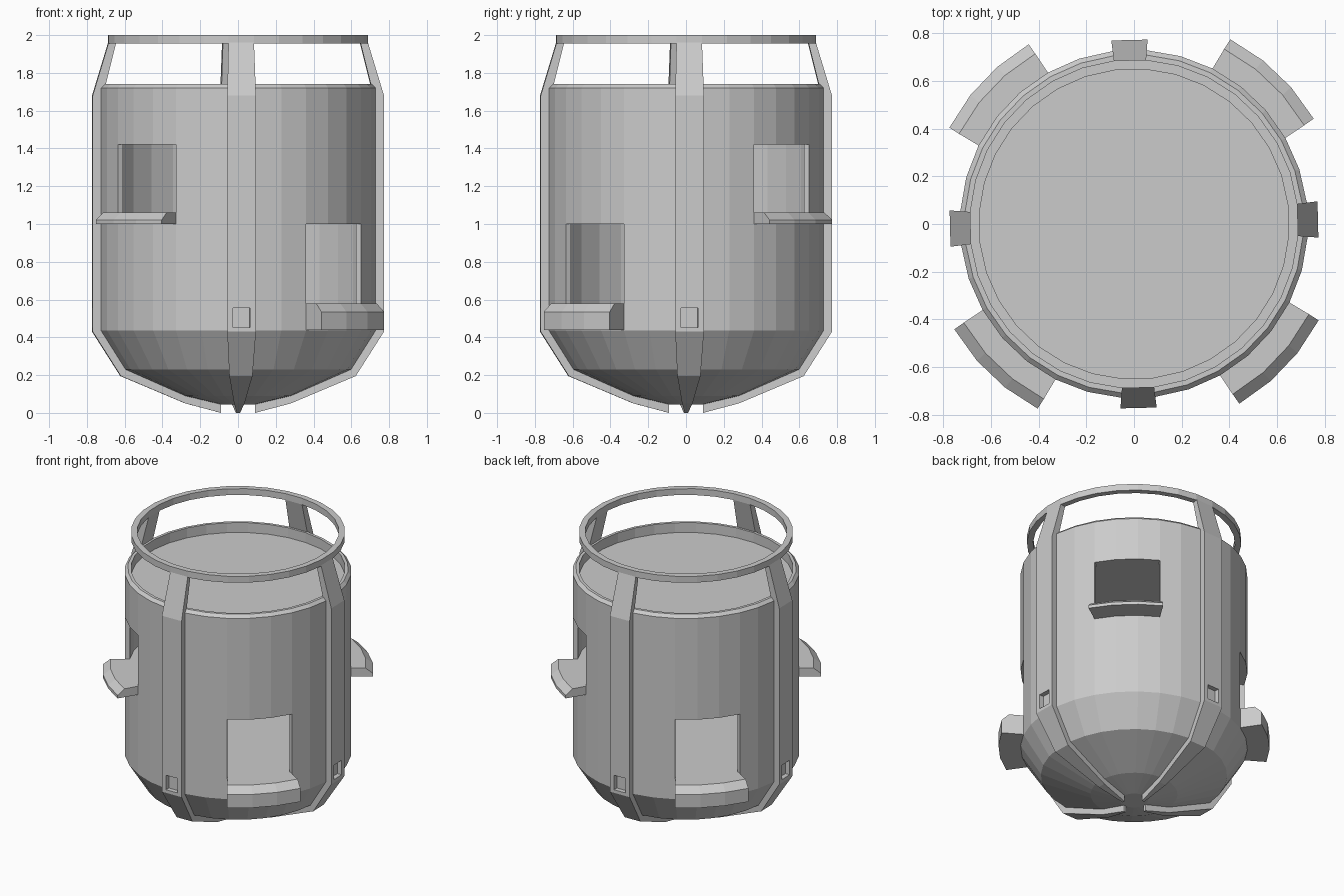
import bpy, bmesh
from math import sin, cos, radians, pi

cube = bpy.data.objects.get("Cube")
if cube:
    bpy.data.objects.remove(cube, do_unlink=True)

SIDES = 32
STEP = 2 * pi / SIDES
START = radians(-90 + 1.42) - STEP / 2     # facet 0 is the front rib

grey = bpy.data.materials.new("light_grey_metal")
grey.use_nodes = True
colour = (0.6, 0.6, 0.6, 1)
grey.diffuse_color = colour
grey.node_tree.nodes["Principled BSDF"].inputs["Base Color"].default_value = colour


def polar(r, z, k):
    """Point at radius r and height z on facet corner k."""
    a = START + k * STEP
    return (r * cos(a), r * sin(a), z)


def make(name, bm):
    bmesh.ops.remove_doubles(bm, verts=bm.verts, dist=1e-5)
    bmesh.ops.recalc_face_normals(bm, faces=bm.faces)
    mesh = bpy.data.meshes.new(name)
    bm.to_mesh(mesh)
    bm.free()
    mesh.materials.append(grey)
    ob = bpy.data.objects.new(name, mesh)
    bpy.context.collection.objects.link(ob)
    return ob


def sweep(name, profile, corners, closed_loop=False):
    """Sweep a closed (r, z) profile through facet corners, capping the ends."""
    bm = bmesh.new()
    rings = [[bm.verts.new(polar(r, z, k)) for r, z in profile] for k in corners]
    n = len(profile)
    pairs = list(zip(rings, rings[1:]))
    if closed_loop:
        pairs.append((rings[-1], rings[0]))
    else:
        bm.faces.new(rings[0])
        bm.faces.new(rings[-1])
    for a, b in pairs:
        for i in range(n):
            j = (i + 1) % n
            bm.faces.new((a[i], a[j], b[j], b[i]))
    return make(name, bm)


def lathe(name, profile):
    """Turn an open profile whose ends are closed with flat discs."""
    bm = bmesh.new()
    rings = [[bm.verts.new(polar(r, z, k)) for k in range(SIDES)] for r, z in profile]
    for a, b in zip(rings, rings[1:]):
        for i in range(SIDES):
            j = (i + 1) % SIDES
            bm.faces.new((a[i], a[j], b[j], b[i]))
    bm.faces.new(rings[0])
    bm.faces.new(rings[-1])
    return make(name, bm)


def cut(target, cutter):
    mod = target.modifiers.new("cut", 'BOOLEAN')
    mod.operation = 'DIFFERENCE'
    mod.solver = 'EXACT'
    mod.object = cutter
    cutter.hide_render = True
    cutter.hide_set(True)
    cutter.display_type = 'WIRE'


def chamber(name, first, z0, z1):
    """Round deck void that breaks through the wall at two opposite hatches."""
    bm = bmesh.new()
    points = []
    for k in range(SIDES):
        i = (k - first) % (SIDES // 2)
        if i == 0:
            radii = (0.70, 0.80)
        elif i < 3:
            radii = (0.80,)
        elif i == 3:
            radii = (0.80, 0.70)
        else:
            radii = (0.70,)
        points += [(r, k) for r in radii]
    face = bm.faces.new([bm.verts.new(polar(r, z0, k)) for r, k in points])
    out = bmesh.ops.extrude_face_region(bm, geom=[face])
    top = [g for g in out["geom"] if isinstance(g, bmesh.types.BMVert)]
    bmesh.ops.translate(bm, verts=top, vec=(0, 0, z1 - z0))
    return make(name, bm)


# Barrel hull with tapered base and a recessed lid
hull = lathe("hull", [
    (0.09, 0.045), (0.28, 0.09), (0.60, 0.23), (0.73, 0.435), (0.73, 1.72),
    (0.71, 1.74), (0.69, 1.74), (0.69, 1.67)])

# Hatch openings on two decks
LOW, HIGH = 3, 11
cut(hull, chamber("low_deck_cutter", LOW, 0.58, 1.0))
cut(hull, chamber("high_deck_cutter", HIGH, 1.06, 1.42))


# Ledges outside the hatches, narrowing slightly outwards
def ledge(name, first, top, edge, bottom):
    bm = bmesh.new()
    rings = []
    for i in range(4):
        ring = []
        for r, z in ((0.715, bottom), (0.873, bottom), (0.873, edge),
                     (0.825, top), (0.715, top)):
            narrow = 1 - 0.35 * max(0, r - 0.73)
            ring.append(bm.verts.new(polar(r, z, first + 1.5 + (i - 1.5) * narrow)))
        rings.append(ring)
    bm.faces.new(rings[0])
    bm.faces.new(rings[-1])
    for a, b in zip(rings, rings[1:]):
        for i in range(5):
            j = (i + 1) % 5
            bm.faces.new((a[i], a[j], b[j], b[i]))
    return make(name, bm)


for side, turn in (("front", 0), ("back", SIDES // 2)):
    ledge(side + "_low_ledge", LOW + turn, 0.58, 0.535, 0.44)
    ledge(side + "_high_ledge", HIGH + turn, 1.06, 1.022, 1.0)

# Four ribs running from the base up to the hoop, each with a small square socket
rib_profile = [
    (0.09, 0.0), (0.28, 0.05), (0.625, 0.195), (0.775, 0.43), (0.775, 1.68),
    (0.69, 1.96), (0.65, 1.96), (0.705, 1.74), (0.71, 0.45), (0.58, 0.25),
    (0.28, 0.11), (0.09, 0.06)]
socket_profile = [(0.74, 0.452), (0.80, 0.452), (0.80, 0.555), (0.74, 0.555)]
for i, side in enumerate(("front", "left", "back", "right")):
    k = i * SIDES // 4
    rib = sweep(side + "_rib", rib_profile, (k, k + 1))
    cut(rib, sweep(side + "_socket_cutter", socket_profile, (k + 0.2, k + 0.8)))

# Hoop on top
sweep("top_hoop", [(0.65, 1.955), (0.69, 1.955), (0.69, 2.0), (0.65, 2.0)],
      range(SIDES), closed_loop=True)
